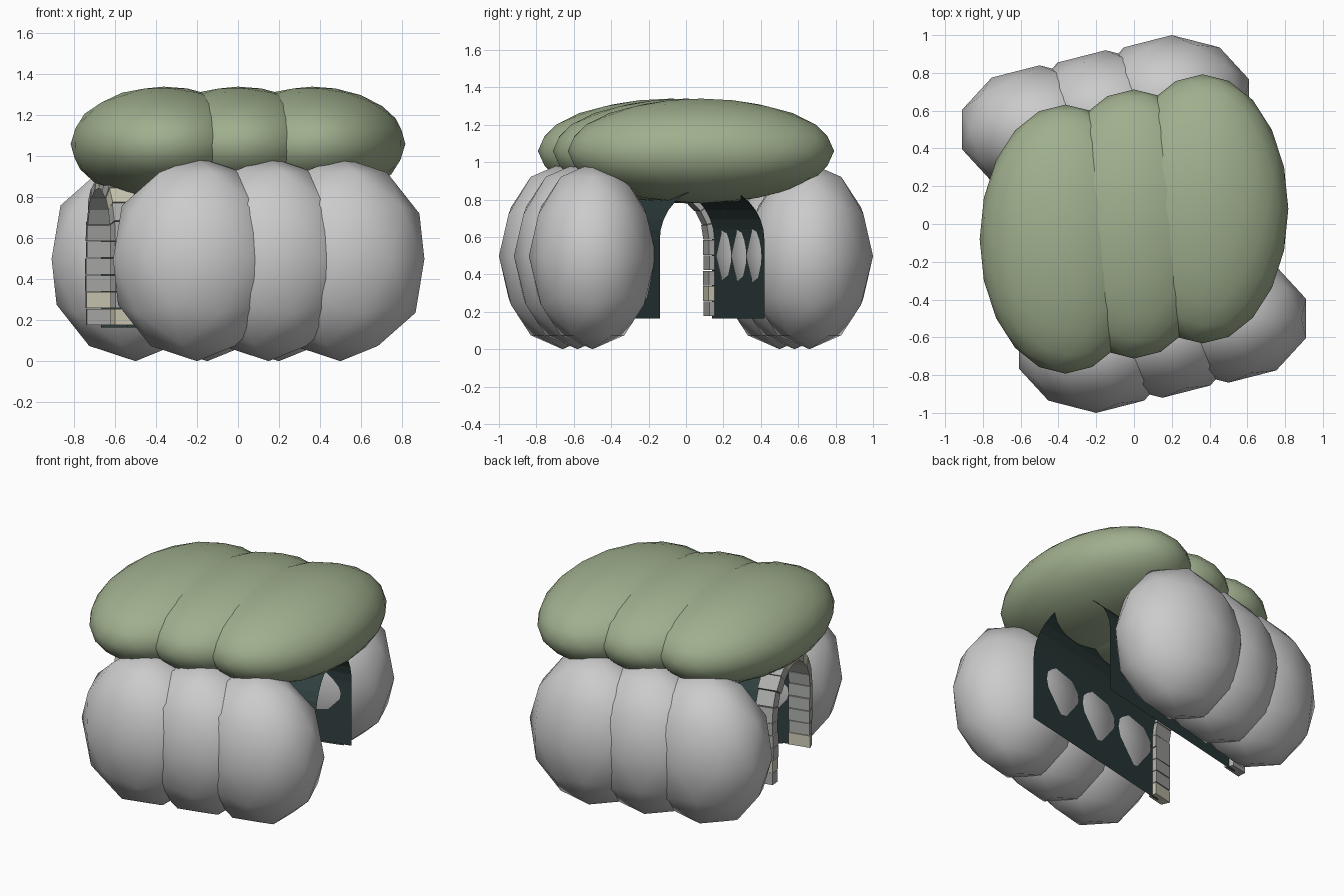
import bpy, bmesh, math, random
from mathutils import Matrix, Vector

if "Cube" in bpy.data.objects:
    bpy.data.objects.remove(bpy.data.objects["Cube"])

random.seed(4)
TURN = Matrix.Rotation(math.radians(13), 4, 'Z')   # tunnel heading
SPRING, R, HALF = 0.585, 0.287, 0.62               # arch spring height, radius, half length


def material(name, rgb):
    m = bpy.data.materials.new(name)
    m.diffuse_color = (*rgb, 1)
    m.use_nodes = True
    m.node_tree.nodes["Principled BSDF"].inputs["Base Color"].default_value = m.diffuse_color
    return m


leaf = material("leaf_green", (0.35, 0.43, 0.27))
dark = material("dark_lining", (0.03, 0.05, 0.05))
pale = material("pale_stone", (0.62, 0.60, 0.47))
grey = material("grey_stone", (0.42, 0.43, 0.41))


def finish(bm, name, mats=(), smooth=False):
    me = bpy.data.meshes.new(name)
    bm.to_mesh(me)
    bm.free()
    for m in mats:
        me.materials.append(m)
    for p in me.polygons:
        p.use_smooth = smooth
    ob = bpy.data.objects.new(name, me)
    bpy.context.collection.objects.link(ob)
    return ob


def blob(name, loc, size, subdiv, mats=()):
    bm = bmesh.new()
    bmesh.ops.create_icosphere(bm, subdivisions=subdiv, radius=1,
                               matrix=Matrix.Translation(loc) @ Matrix.Diagonal((*size, 1)))
    return finish(bm, name, mats, True)


# Rows of boulders on both sides, staggered
for i in range(3):
    x, y = -0.2 + 0.35 * i, -0.66 + 0.08 * i
    blob(f"front_boulder_{i + 1}", (x, y, 0.498), (0.431, 0.34, 0.498), 2)
    blob(f"back_boulder_{i + 1}", (-x, -y, 0.498), (0.431, 0.34, 0.498), 2)

# Leafy mounds on top
for i in (-1, 0, 1):
    blob(f"bush_{i + 2}", (0.362 * i, 0.08 * i, 1.06), (0.455, 0.712, 0.28), 3, [leaf])

# Tunnel lining: open arched sheet
N = 16
profile = [(R, 0.165)]
profile += [(R * math.cos(math.pi * k / N), SPRING + R * math.sin(math.pi * k / N)) for k in range(N + 1)]
profile += [(-R, 0.165)]
bm = bmesh.new()
ends = [[bm.verts.new(TURN @ Vector((x, y, z))) for y, z in profile] for x in (-HALF, HALF)]
for k in range(len(profile) - 1):
    bm.faces.new((ends[0][k], ends[0][k + 1], ends[1][k + 1], ends[1][k]))
finish(bm, "tunnel_lining", [dark])

# Stone arch framing the left mouth of the tunnel
bm = bmesh.new()


def stone(y, z, angle, height):
    """One block; its radial axis points along angle in the arch plane. Outer side is narrower."""
    depth, thick = 0.14 + random.uniform(-0.008, 0.008), 0.06 + random.uniform(-0.004, 0.008)
    m = TURN @ Matrix.Translation((-HALF - 0.01, y, z)) @ Matrix.Rotation(angle, 4, 'X')
    geo = bmesh.ops.create_cube(bm, size=1)["verts"]
    for v in geo:
        wide = 1 if v.co.y < 0 else 0.86
        tall = 1 if angle in (0, math.pi) else 1 + 0.2 * v.co.y
        v.co = m @ Vector((v.co.x * depth * wide, v.co.y * thick, v.co.z * height * tall))
    slot = random.randint(0, 1)
    for f in {f for v in geo for f in v.link_faces}:
        f.material_index = slot


ROWS, ARC = 5, 10
step = (SPRING - 0.175) / ROWS
for i in range(ROWS):
    for side, a in ((1, 0), (-1, math.pi)):
        stone(side * R, 0.175 + step * (i + 0.5), a, step - 0.004)
for k in range(ARC):
    a = math.pi * (k + 0.5) / ARC
    stone(R * math.cos(a), SPRING + R * math.sin(a), a, math.pi * R / ARC - 0.003)
finish(bm, "stone_arch", [pale, grey])
